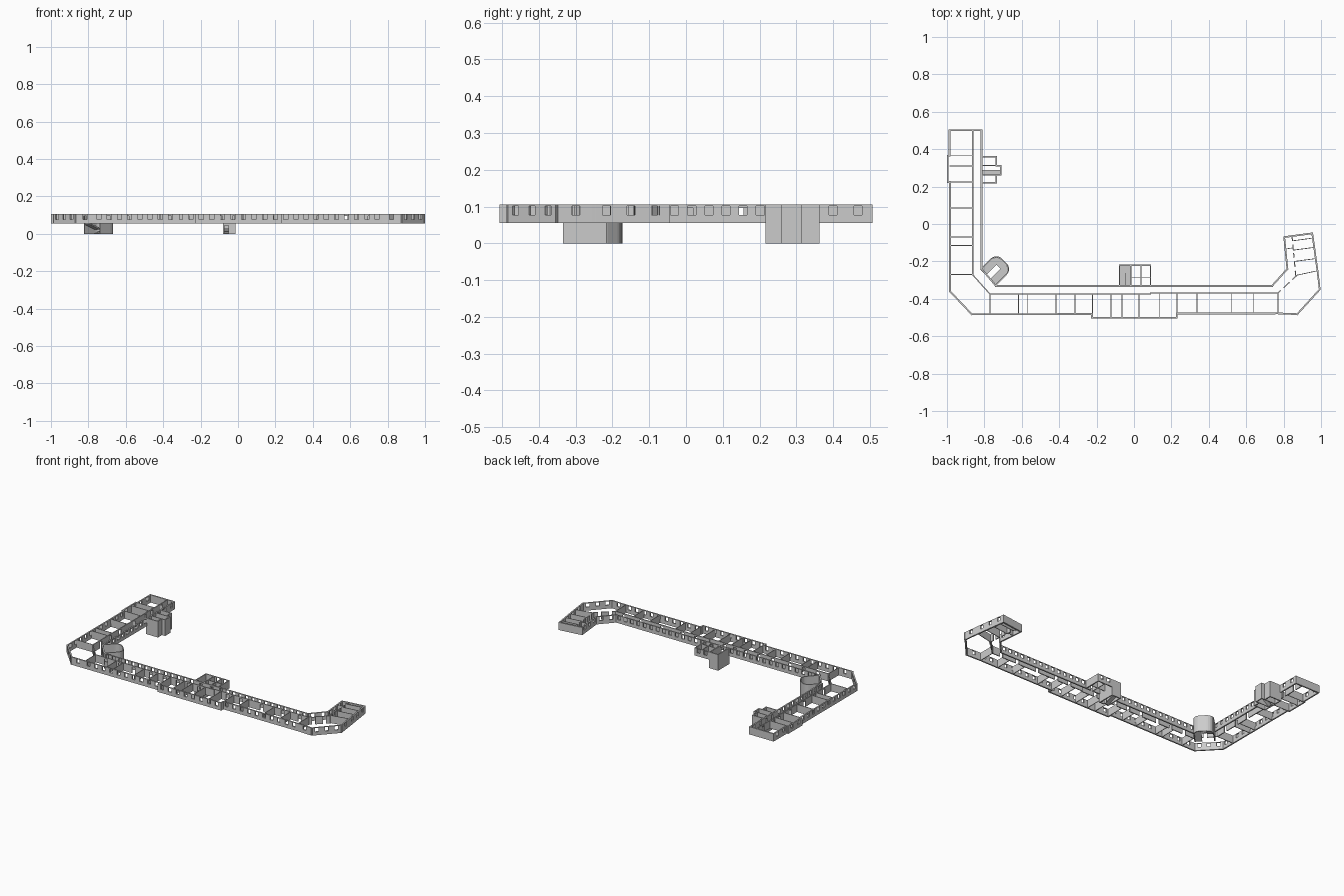
import bpy, bmesh, math
from mathutils import Vector as V

if "Cube" in bpy.data.objects:
    bpy.data.objects.remove(bpy.data.objects["Cube"])

F, T = 0.055, 0.105            # storey floor and wall top
WIN = (0.022, 0.077, 0.102)    # width, sill, head
DOOR = (0.022, F, 0.096)


def finish(name, bm):
    bmesh.ops.remove_doubles(bm, verts=bm.verts, dist=1e-5)
    bmesh.ops.recalc_face_normals(bm, faces=bm.faces)
    me = bpy.data.meshes.new(name)
    bm.to_mesh(me)
    bm.free()
    ob = bpy.data.objects.new(name, me)
    bpy.context.collection.objects.link(ob)
    return ob


def wall(bm, p, q, t=0.009, z0=F, z1=T, holes=(), ext=None):
    """Vertical wall p-q with rectangular holes (centre, width, low, high)."""
    p, q = V(p), V(q)
    L = (q - p).length
    d = (q - p) / L
    n = V((-d.y, d.x)) * t / 2
    e = t / 2 if ext is None else ext
    us, zs = {-e, L + e}, {z0, z1}
    for c, w, lo, hi in holes:
        us |= {c - w / 2, c + w / 2}
        zs |= {lo, hi}
    us, zs = sorted(us), sorted(zs)

    def solid(i, j):
        if not (0 <= i < len(us) - 1 and 0 <= j < len(zs) - 1):
            return False
        u, z = (us[i] + us[i + 1]) / 2, (zs[j] + zs[j + 1]) / 2
        return not any(abs(u - c) < w / 2 and lo < z < hi for c, w, lo, hi in holes)

    def pt(u, s, z):
        a = p + d * u + n * s
        return (a.x, a.y, z)

    def face(*c):
        bm.faces.new([bm.verts.new(pt(*k)) for k in c])
    for i in range(len(us) - 1):
        for j in range(len(zs) - 1):
            if not solid(i, j):
                continue
            a, b, lo, hi = us[i], us[i + 1], zs[j], zs[j + 1]
            for s in (-1, 1):
                face((a, s, lo), (b, s, lo), (b, s, hi), (a, s, hi))
            for di, u in ((-1, a), (1, b)):
                if not solid(i + di, j):
                    face((u, -1, lo), (u, 1, lo), (u, 1, hi), (u, -1, hi))
            for dj, z in ((-1, lo), (1, hi)):
                if not solid(i, j + dj):
                    face((a, -1, z), (b, -1, z), (b, 1, z), (a, 1, z))


def windows(p, q, pitch=0.05):
    L = (V(q) - V(p)).length
    n = int((L - 0.012) / pitch)
    return [((i + 0.5) * L / n, *WIN) for i in range(n)]


def run_walls(name, pts, blank=(), t=0.009, **kw):
    bm = bmesh.new()
    for i, (p, q) in enumerate(zip(pts, pts[1:])):
        wall(bm, p, q, t, holes=[] if i in blank else windows(p, q), **kw)
    return finish(name, bm)


def prism(bm, base, vec):
    vs = [bm.verts.new(b) for b in base]
    f = bm.faces.new(vs)
    r = bmesh.ops.extrude_face_region(bm, geom=[f])
    bmesh.ops.translate(bm, vec=vec, verts=[g for g in r['geom'] if isinstance(g, bmesh.types.BMVert)])
    if not f.is_valid:
        return
    if len([1 for e in f.edges if len(e.link_faces) < 2]):
        bm.faces.new(vs) if not bm.faces.get(vs) else None


def flight(bm, o, u, v, length, width, z0, z1, n=7):
    """Saw-tooth flight climbing along u, spanning width along v."""
    o, u, v = (V((*k, 0)) for k in (o, u, v))
    h, prof = (z1 - z0) / n, []
    for i in range(n):
        prof += [(i * length / n, z0 + i * h), (i * length / n, z0 + (i + 1) * h)]
    prof += [(length, z1), (length, z1 - 0.006), (0.008, max(z0 - 0.004, 0))]
    prism(bm, [o + u * a + V((0, 0, z)) for a, z in prof], v * width)


def slab(bm, pts, z, t=0.005):
    prism(bm, [(*p, z) for p in pts], V((0, 0, -t)))


# Outer walls
run_walls("west_outer_wall", [(-.815, .502), (-.986, .502), (-.986, .365), (-.995, .365),
                              (-.995, .225), (-.984, .225), (-.984, -.36), (-.867, -.483)],
          blank=(0, 2, 4))
run_walls("south_outer_wall", [(-.867, -.483), (-.77, -.483), (-.225, -.481), (-.225, -.502),
                               (.228, -.502), (.228, -.479), (.77, -.478), (.873, -.482)],
          blank=(2, 4))
run_walls("east_outer_wall", [(.873, -.482), (.993, -.35), (.981, -.25), (.953, -.05),
                              (.803, -.07), (.82, -.24), (.738, -.331)], blank=(3,))

# Courtyard-side walls of the corridor, with doorways into the stair blocks
bm = bmesh.new()
for p, q in [((.738, -.331), (.088, -.331)), ((-.078, -.331), (-.738, -.331)),
             ((-.815, -.24), (-.815, .225)), ((-.815, .365), (-.815, .502))]:
    wall(bm, p, q, holes=windows(p, q, 0.045))
wall(bm, (-.078, -.331), (.088, -.331), holes=[(.045, *DOOR), (.12, *DOOR)])
wall(bm, (-.815, .225), (-.815, .365), holes=[(.05, *DOOR), (.11, *DOOR)])
wall(bm, (-.738, -.331), (-.815, -.24), holes=[(.035, *DOOR), (.085, *DOOR)])
finish("courtyard_wall", bm)

# Room partitions and corridor walls
south_x = [-.77, -.617, -.568, -.417, -.316, -.222, -.123, -.064, .027, .138,
           .23, .337, .523, .64, .77]
west_y = [.502, .365, .31, .225, .085, -.07, -.115, -.27]
bm = bmesh.new()
doors = [((a + b) / 2 + .77, *DOOR) for a, b in zip(south_x, south_x[1:])]
wall(bm, (-.77, -.375), (.088, -.375), .006, holes=[d for d in doors if d[0] < .84])
wall(bm, (.088, -.369), (.77, -.369), .006,
     holes=[(d[0] - .858, *d[1:]) for d in doors if d[0] > .87])
wall(bm, (-.862, .502), (-.862, -.272), .006,
     holes=[(.502 - (a + b) / 2, *DOOR) for a, b in zip(west_y, west_y[1:])])
wall(bm, (-.862, -.272), (-.77, -.375), .006, holes=[(.07, *DOOR)])
wall(bm, (.77, -.369), (.865, -.28), .006,
     holes=[(.03, .02, F, T), (.095, .02, F, T)])
wall(bm, (.865, -.28), (.845, -.065), .006,
     holes=[(c, .02, F, T) for c in (.04, .09, .135, .18)])
finish("corridor_wall", bm)

bm = bmesh.new()
for x in south_x:
    bump = -.222 <= x <= .23
    wall(bm, (x, -.498 if bump else -.479), (x, -.375 if x < .08 else -.369), .004, ext=0)
for y in west_y[1:]:
    wall(bm, (-.986, y), (-.862, y), .004, ext=0)
for a, b in [((.85, -.14), (.964, -.125)), ((.857, -.2), (.972, -.185)),
             ((.865, -.275), (.981, -.25)), ((.812, -.133), (.85, -.128)),
             ((.848, -.09), (.958, -.075))]:
    wall(bm, a, b, .004, ext=0)
finish("room_partitions", bm)

# Central stair block: stair shaft to the ground, side rooms on the upper storey only
bm = bmesh.new()
wall(bm, (-.078, -.331), (-.078, -.22), .007, 0)
wall(bm, (-.078, -.22), (-.018, -.22), .007, 0)
wall(bm, (-.018, -.22), (-.018, -.331), .007, 0)
wall(bm, (-.078, -.331), (-.018, -.331), .007, 0, F, holes=[(.017, .022, .0, .045)])
wall(bm, (-.018, -.22), (.088, -.22), .007, holes=[(.03, *WIN), (.08, *WIN)])
wall(bm, (.088, -.22), (.088, -.331), .007)
wall(bm, (-.018, -.285), (.088, -.285), .004)
wall(bm, (.038, -.22), (.038, -.331), .004)
finish("central_stair_walls", bm)
bm = bmesh.new()
flight(bm, (-.075, -.325), (0, 1), (1, 0), .075, .026, 0, F / 2)
flight(bm, (-.021, -.25), (0, -1), (-1, 0), .075, .026, F / 2, F)
slab(bm, [(-.075, -.25), (-.021, -.25), (-.021, -.223), (-.075, -.223)], F / 2)
finish("central_stairs", bm)

# West stair block
bm = bmesh.new()
west = [(-.815, .36), (-.736, .36), (-.736, .312), (-.713, .312), (-.713, .262),
        (-.736, .262), (-.736, .22), (-.815, .22)]
for p, q in zip(west, west[1:]):
    wall(bm, p, q, .007, 0)
wall(bm, (-.815, .22), (-.815, .36), .007, 0, F)
for y in (.312, .262):
    wall(bm, (-.815, y), (-.736, y), .005, 0)
finish("west_stair_walls", bm)
bm = bmesh.new()
flight(bm, (-.812, .265), (1, 0), (0, 1), .075, .025, 0, F)
slab(bm, [(-.737, .265), (-.716, .265), (-.716, .29), (-.737, .29)], F)
finish("west_stairs", bm)

# Round-ended corner stair, turned 45 degrees
s = math.sqrt(.5)
U, W, C = V((s, s)), V((-s, s)), V((-.78, -.285))


def loc(a, b):
    return tuple(C + U * a + W * b)


arc = [(.08 + .04 * math.sin(k * math.pi / 12), .018 + .04 * math.cos(k * math.pi / 12))
       for k in range(7)]
shell = [(0, .058)] + arc + [(a, -b) for a, b in reversed(arc)] + [(0, -.058)]
bm = bmesh.new()
for p, q in zip(shell, shell[1:]):
    wall(bm, loc(*p), loc(*q), .006, 0, ext=.001)
finish("corner_stair_walls", bm)
bm = bmesh.new()
flight(bm, loc(0, -.055), U, W, .08, .04, 0, F / 2)
flight(bm, loc(.08, .055), -U, -W, .08, .04, F / 2, F)
slab(bm, [loc(.08, .055)] + [loc(a - .003, b * .95) for a, b in shell[2:-2]] + [loc(.08, -.055)], F / 2)
finish("corner_stairs", bm)
